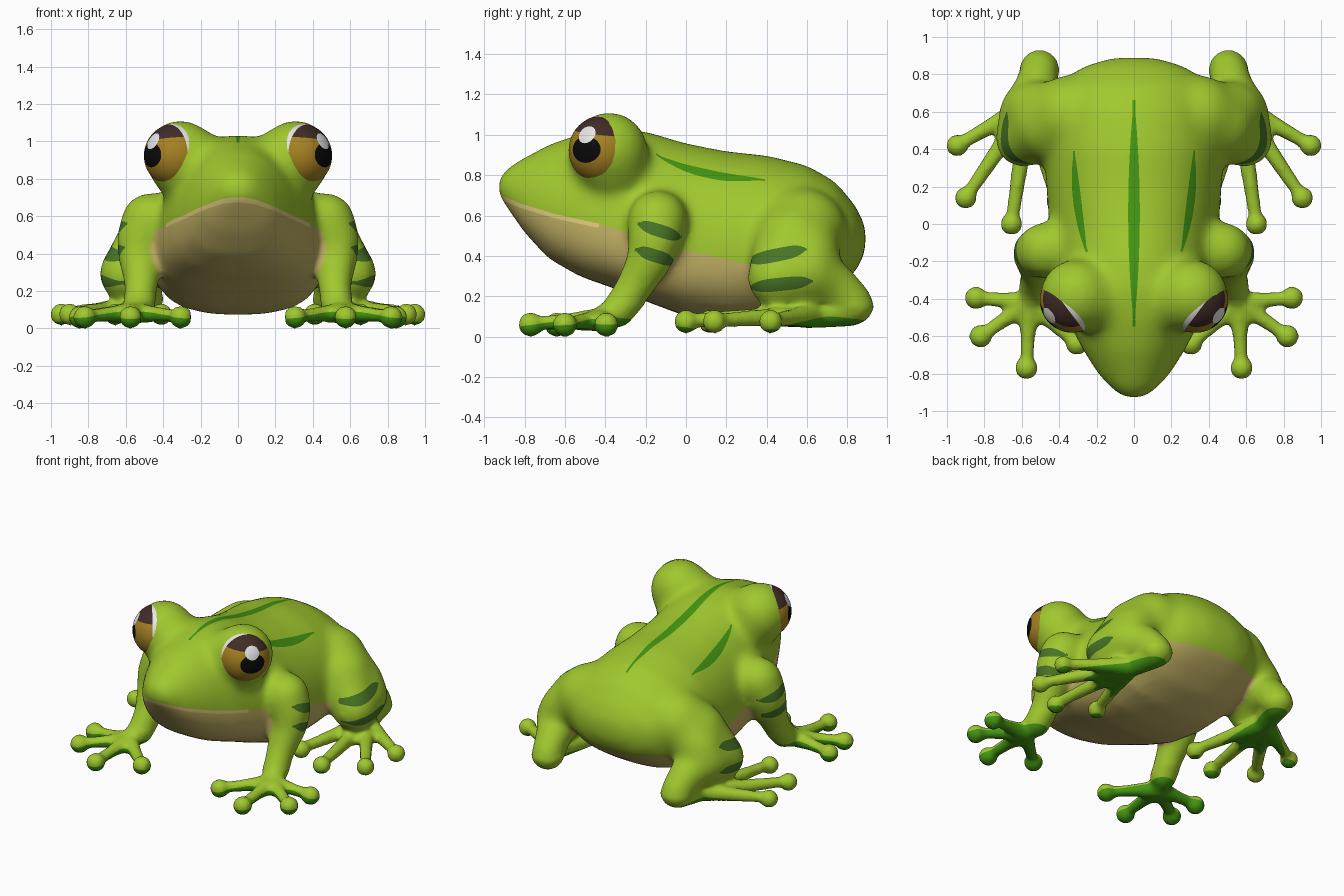
import bpy, bmesh, math
from mathutils import Vector, Matrix

if "Cube" in bpy.data.objects:
    bpy.data.objects.remove(bpy.data.objects["Cube"])

COLOURS = [("leaf green", (160, 200, 46)), ("belly tan", (194, 177, 100)), ("lip cream", (228, 205, 128)),
           ("deep green", (68, 150, 18)), ("band green", (72, 116, 38)), ("eye white", (235, 235, 235)),
           ("iris gold", (165, 129, 33)), ("lid brown", (64, 44, 38)), ("pupil black", (10, 10, 10))]
GREEN, BELLY, LIP, DEEP, BAND, WHITE, GOLD, BROWN, BLACK = range(9)
MATS = []
for name, rgb in COLOURS:
    m = bpy.data.materials.new(name)
    m.diffuse_color = [(c / 255 / 12.92 if c < 11 else ((c / 255 + .055) / 1.055) ** 2.4) for c in rgb] + [1]
    m.use_nodes = True
    m.node_tree.nodes["Principled BSDF"].inputs["Base Color"].default_value = m.diffuse_color
    MATS.append(m)

# Body sections: y, half width, top z, bottom z, height of the widest point
BODY = [(-.93, .06, .79, .70, .745), (-.88, .125, .845, .63, .72), (-.80, .195, .89, .515, .67),
        (-.68, .27, .955, .385, .62), (-.52, .355, 1.01, .295, .55), (-.36, .415, 1.04, .24, .49),
        (-.20, .445, 1.02, .175, .43), (0, .455, .96, .10, .41), (.20, .47, .92, .07, .42),
        (.40, .48, .90, .08, .44), (.60, .46, .85, .145, .46), (.74, .41, .77, .235, .48),
        (.84, .28, .65, .32, .49), (.89, .12, .55, .42, .49)]
FULL = 2.6  # squareness of the lower half of each section
# Mouth line running on into the edge of the belly: y, z
EDGE = [(-.95, .715), (-.90, .693), (-.82, .66), (-.65, .608), (-.43, .56), (0, .43), (.3, .36), (.95, .32)]


def table(rows, y):
    """Linear lookup in a table whose first column is y."""
    y = min(max(y, rows[0][0]), rows[-1][0])
    for a, b in zip(rows, rows[1:]):
        if y <= b[0]:
            t = (y - a[0]) / (b[0] - a[0])
            return [p + (q - p) * t for p, q in zip(a[1:], b[1:])]


def finish(bm, name):
    me = bpy.data.meshes.new(name)
    bm.to_mesh(me)
    bm.free()
    for m in MATS:
        me.materials.append(m)
    me.polygons.foreach_set("use_smooth", [True] * len(me.polygons))
    ob = bpy.data.objects.new(name, me)
    bpy.context.collection.objects.link(ob)
    return ob


def paint(bm, field, mat):
    """Cut the mesh along field = 0 and colour the faces where it is negative."""
    val = {v: field(v.co) for v in bm.verts}
    new = set()
    for e in list(bm.edges):
        a, b = e.verts
        if val[a] * val[b] < 0:
            t = val[a] / (val[a] - val[b])
            new.add(bmesh.utils.edge_split(e, a, min(max(t, .03), .97))[1])
    for f in list(bm.faces):
        cut = [v for v in f.verts if v in new]
        if len(cut) == 2:
            bmesh.utils.face_split(f, cut[0], cut[1])
    for f in bm.faces:
        if field(f.calc_center_median()) < 0:
            f.material_index = mat


def limb(bm, *nodes):
    """Chain of tapered segments through (x, y, z, radius) nodes, on both sides."""
    for s in (1, -1):
        pts = [(Vector((s * x, y, z)), r) for x, y, z, r in nodes]
        for p, r in pts:
            bmesh.ops.create_icosphere(bm, subdivisions=3, radius=r, matrix=Matrix.Translation(p))
        for (p, r), (q, r2) in zip(pts, pts[1:]):
            d = q - p
            mat = Matrix.Translation((p + q) / 2) @ d.to_track_quat('Z', 'Y').to_matrix().to_4x4()
            bmesh.ops.create_cone(bm, cap_ends=True, segments=20, radius1=r, radius2=r2,
                                  depth=d.length, matrix=mat)


def toes(bm, root, tips, tip_z, pad, web):
    """Toes with round pads fanning out from a root, webbed together at the base."""
    x0, y0, z0, r0 = root
    webs = []
    for x, y in tips:
        at = lambda t, r: (x0 + (x - x0) * t, y0 + (y - y0) * t, z0 + (tip_z - z0) * t, r)
        limb(bm, root, at(.5, r0 * .68), at(1, .034))
        limb(bm, (x, y, tip_z - .005, pad))
        webs.append(at(web, .04))
    limb(bm, *webs)


# Body loft
bm = bmesh.new()
N = 32
rings = []
for y, w, top, bot, mid in BODY:
    ring = []
    for i in range(N):
        a = 2 * math.pi * i / N
        s, c = math.sin(a), math.cos(a)
        k = 1 if c > 0 else 2 / FULL
        x = math.copysign(abs(s) ** k, s) * w
        z = math.copysign(abs(c) ** k, c) * (top - mid if c > 0 else mid - bot)
        ring.append(bm.verts.new((x, y, mid + z)))
    rings.append(ring)
for r0, r1 in zip(rings, rings[1:]):
    for i in range(N):
        bm.faces.new((r0[i], r0[(i + 1) % N], r1[(i + 1) % N], r1[i]))
bm.faces.new(rings[0])
bm.faces.new(rings[-1])
bmesh.ops.recalc_face_normals(bm, faces=bm.faces)

# Eye sockets and brows
limb(bm, (.18, -.40, .86, .18), (.309, -.382, .92, .197), (.285, -.365, .86, .185))
# Front legs, hands and fingers
limb(bm, (.39, -.13, .59, .14), (.475, -.14, .575, .153), (.52, -.155, .48, .135), (.53, -.18, .38, .115),
     (.515, -.26, .24, .095), (.53, -.34, .13, .085), (.56, -.42, .085, .06))
toes(bm, (.56, -.42, .085, .06), ((.845, -.395), (.82, -.60), (.575, -.77), (.305, -.64)), .065, .062, .3)
# Hind legs, feet and toes
limb(bm, (.34, .58, .52, .22), (.45, .53, .46, .20), (.595, .45, .29, .15), (.565, .60, .32, .158),
     (.52, .74, .25, .118), (.505, .825, .165, .108), (.51, .81, .14, .09), (.57, .60, .10, .06))
limb(bm, (.40, .58, .50, .19), (.52, .60, .40, .165), (.565, .60, .32, .158))
toes(bm, (.56, .64, .11, .065), ((.945, .42), (.90, .14), (.655, .0), (.41, .12)), .08, .06, .4)

# Fuse everything into one skin
raw = finish(bm, "skin_blocks")
mod = raw.modifiers.new("fuse", 'REMESH')
mod.mode = 'VOXEL'
mod.voxel_size = .016
fused = bpy.data.meshes.new_from_object(raw.evaluated_get(bpy.context.evaluated_depsgraph_get()))
bpy.data.objects.remove(raw)
bm = bmesh.new()
bm.from_mesh(fused)
bpy.data.meshes.remove(fused)
for f in bm.faces:
    f.material_index = GREEN
axes = dict(use_axis_x=True, use_axis_y=True, use_axis_z=True)
soft = [v for v in bm.verts if v.co.z > .16 or abs(v.co.x) < .25]
for verts, times in ((soft, 28), (bm.verts, 3)):
    for i in range(times):
        bmesh.ops.smooth_vert(bm, verts=verts, factor=.5, **axes)


# Painted regions of the skin
def off_body(p):
    w, top, bot, mid = table(BODY, p.y)
    h, n = (top - mid, 2) if p.z > mid else (mid - bot, FULL)
    rho = (abs(p.x / w) ** n + abs((p.z - mid) / h) ** n) ** (1 / n)
    return (rho - 1) * min(w, h) - .025


def belly(p):
    return max(p.z - table(EDGE, p.y)[0], off_body(p))


def lip(p):
    return max(abs(p.z - table(EDGE, p.y)[0] + .011) - .011, p.y + .43)


def sole(p):
    x = abs(p.x)
    d = min(math.hypot(x - .56, p.y + .42), math.hypot(x - .55, p.y - .7))
    return max(p.z - .108 + .14 * d, -off_body(p))


def back_stripe(p):
    u = (p.y - .06) / .61
    return max(abs(p.x) - .031 * (1 - u * u), .6 - p.z)


def flank_stripe(p):
    t = (p.y + .17) / .57
    xc = .25 + .07 * (1 - (1 - t) ** 2)
    return max(abs(abs(p.x) - xc) - .022 * (1 - (2 * t - 1) ** 2), .6 - p.z)


def band(yc, zc, half, slope, xmin):
    def field(p):
        u = (p.y - yc) / half
        return max(abs(p.z - zc - slope * (p.y - yc)) - .033 * (1 - u ** 4), xmin - abs(p.x))
    return field


for field, mat in ((belly, BELLY), (lip, LIP), (sole, DEEP), (back_stripe, DEEP), (flank_stripe, DEEP),
                   (band(-.13, .525, .11, -.3, .54), BAND), (band(-.15, .40, .10, -.3, .54), BAND),
                   (band(.45, .405, .15, .2, .56), BAND), (band(.47, .26, .16, .1, .58), BAND)):
    paint(bm, field, mat)
finish(bm, "body_and_legs")

# Eyes: one painted ball, mirrored
C, R = Vector((.33, -.408, .924)), .173
LOOK = Vector((.80, -.60, 0)).normalized()
SIDE = Vector((.60, .80, 0)).normalized()
GLINT = Vector((.738, -.49, .46)).normalized()


def direction(p):
    return (p - C).normalized()


def iris(p):
    return math.cos(1.29) - direction(p).dot(LOOK)


def lid(p):
    d = direction(p)
    return max(iris(p), .49 - d.z - .12 * d.dot(SIDE))


def pupil(p):
    d = direction(p)
    return max(math.hypot((d.dot(SIDE) - .05) / .48, (d.z - .02) / .38) - 1, -d.dot(LOOK))


bm = bmesh.new()
bmesh.ops.create_icosphere(bm, subdivisions=5, radius=R, matrix=Matrix.Translation(C))
for f in bm.faces:
    f.material_index = WHITE
for field, mat in ((iris, GOLD), (pupil, BLACK), (lid, BROWN),
                   (lambda p: math.cos(.28) - direction(p).dot(GLINT), WHITE)):
    paint(bm, field, mat)
eyes = finish(bm, "eyes")
eyes.modifiers.new("mirror", 'MIRROR').use_mirror_merge = False
